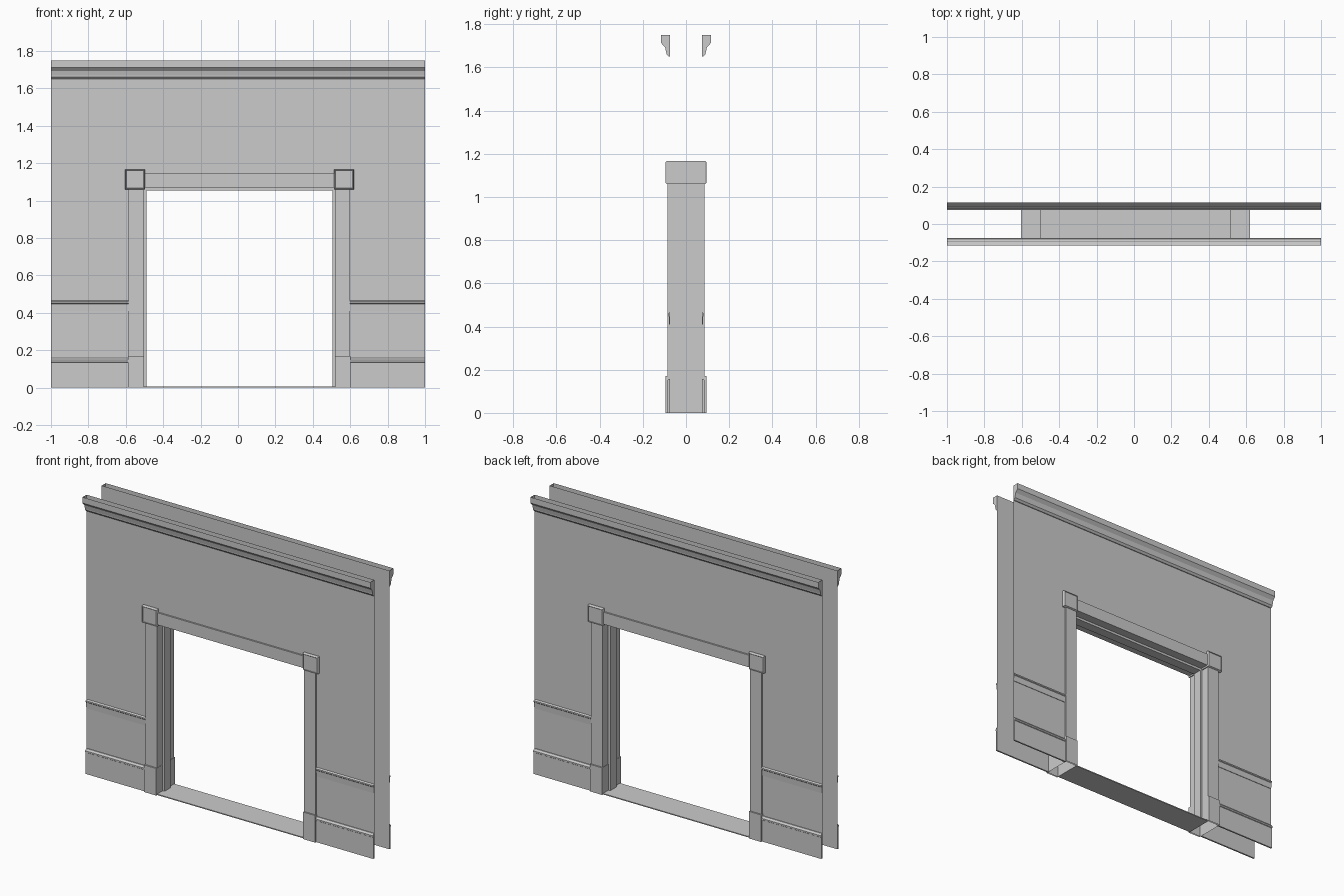
import bpy, bmesh

if "Cube" in bpy.data.objects:
    bpy.data.objects.remove(bpy.data.objects["Cube"])

CX = 0.0075          # doorway centre
WALL_Y = 0.075       # wall skin offset
DOOR_OUT = 0.59      # half width to outer edge of casing
SIDES = ((-1, "front"), (1, "back"))


def finish(bm, name):
    bmesh.ops.recalc_face_normals(bm, faces=bm.faces)
    me = bpy.data.meshes.new(name)
    bm.to_mesh(me)
    bm.free()
    ob = bpy.data.objects.new(name, me)
    bpy.context.collection.objects.link(ob)
    return ob


def box(name, x0, x1, y0, y1, z0, z1, open_bottom=False):
    bm = bmesh.new()
    bmesh.ops.create_cube(bm, size=1)
    for v in bm.verts:
        v.co = (x1 if v.co.x > 0 else x0,
                y1 if v.co.y > 0 else y0,
                z1 if v.co.z > 0 else z0)
    if open_bottom:
        bm.normal_update()
        low = [f for f in bm.faces if f.normal.z < -0.9]
        bmesh.ops.delete(bm, geom=low, context='FACES_ONLY')
    return finish(bm, name)


def moulding(name, profile, x0, x1, side):
    """Run an open (depth, z) profile along x, with capped ends."""
    bm = bmesh.new()
    ends = [[bm.verts.new((x, side * y, z)) for y, z in profile] for x in (x0, x1)]
    a, b = ends
    for i in range(len(profile) - 1):
        bm.faces.new((a[i], a[i + 1], b[i + 1], b[i]))
    bm.faces.new(a)
    bm.faces.new(b)
    return finish(bm, name)


def wall_skin(name, y):
    """Single sheet with a doorway cut out."""
    bm = bmesh.new()
    l, r, top = CX - DOOR_OUT, CX + DOOR_OUT, 1.14
    pts = [(-1, 0), (l, 0), (l, top), (r, top), (r, 0), (1, 0), (1, 1.75), (-1, 1.75)]
    f = bm.faces.new([bm.verts.new((x, y, z)) for x, z in pts])
    f.normal_update()
    if f.normal.y * y < 0:
        f.normal_flip()
    me = bpy.data.meshes.new(name)
    bm.to_mesh(me)
    bm.free()
    bpy.context.collection.objects.link(bpy.data.objects.new(name, me))


def corner_block(name, x0, x1):
    """Block through the wall with a chamfered, recessed face each side."""
    ob = box(name, x0, x1, -0.087, 0.087, 1.06, 1.167)
    bm = bmesh.new()
    bm.from_mesh(ob.data)
    bm.normal_update()
    for f in [f for f in bm.faces if abs(f.normal.y) > 0.9]:
        bmesh.ops.inset_individual(bm, faces=[f], thickness=0.006, depth=0.007)
        bmesh.ops.inset_individual(bm, faces=[f], thickness=0.004, depth=-0.003)
    bm.to_mesh(ob.data)
    bm.free()


# Moulding profiles (depth from centre, height)
crown = [(0.075, 1.65), (0.080, 1.65), (0.091, 1.662), (0.091, 1.668),
         (0.097, 1.693), (0.115, 1.713), (0.115, 1.75)]
crown_cap = crown + [(0.075, 1.75)]
chair = [(0.075, 0.41), (0.078, 0.41), (0.080, 0.448), (0.084, 0.452),
         (0.084, 0.460), (0.075, 0.466)]
base = [(0.075, 0.0), (0.085, 0.0), (0.085, 0.135), (0.089, 0.138),
        (0.089, 0.147), (0.080, 0.158), (0.075, 0.158)]

# Wall skins with crown, chair rail and baseboard on both sides
for s, tag in SIDES:
    wall_skin(f"wall_{tag}", s * WALL_Y)
    # Crown is open on top; its wall side is closed by the skin
    moulding(f"crown_{tag}", crown_cap, -1, 1, s)
    me = bpy.data.objects[f"crown_{tag}"].data
    bm = bmesh.new()
    bm.from_mesh(me)
    lids = [f for f in bm.faces if all(v.co.z > 1.745 for v in f.verts)]
    bmesh.ops.delete(bm, geom=lids, context='FACES_ONLY')
    bm.to_mesh(me)
    bm.free()
    for x0, x1, end in ((-1, CX - DOOR_OUT, "left"), (CX + DOOR_OUT, 1, "right")):
        moulding(f"chair_rail_{tag}_{end}", chair, x0, x1, s)
        moulding(f"baseboard_{tag}_{end}", base, x0, x1, s)

# Door frame: posts, plinths, corner blocks and stops, mirrored about the doorway
for s, end in ((-1, "left"), (1, "right")):
    def span(a, b):
        return sorted((CX + s * a, CX + s * b))
    box(f"casing_{end}", *span(0.512, 0.592), -0.085, 0.085, 0.0, 1.06, True)
    box(f"plinth_{end}", *span(0.510, 0.595), -0.094, 0.094, 0.0, 0.17, True)
    box(f"door_stop_{end}", *span(0.497, 0.512), -0.03, 0.03, 0.0, 1.07)
    corner_block(f"corner_block_{end}", *span(0.506, 0.612))

# Head casing, head stop and threshold
box("head_casing", CX - 0.51, CX + 0.51, -0.085, 0.085, 1.07, 1.146)
box("head_stop", CX - 0.512, CX + 0.512, -0.03, 0.03, 1.055, 1.07)
box("threshold", CX - 0.512, CX + 0.512, -0.085, 0.085, 0.0, 0.006)
